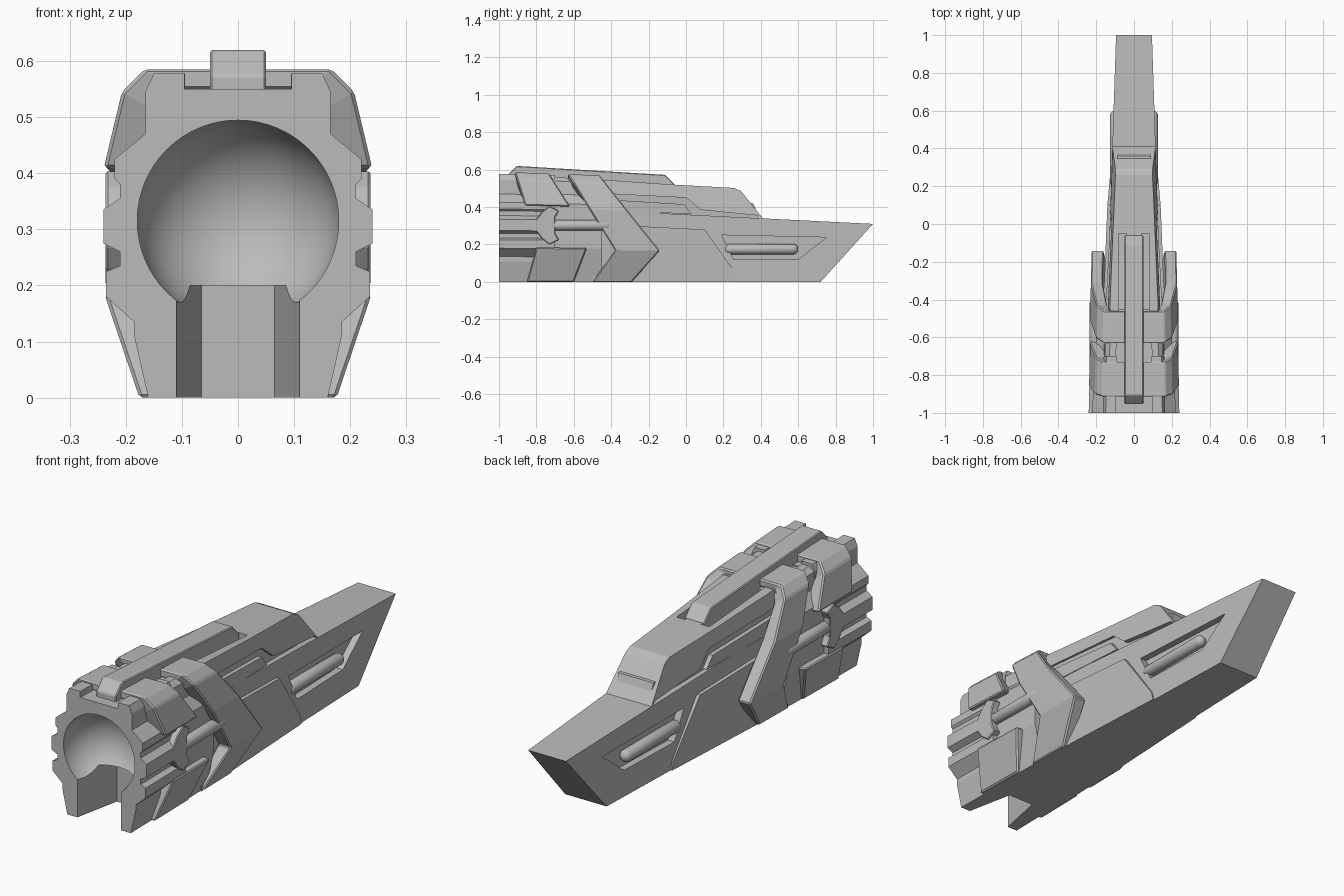
import bpy, bmesh, math
from mathutils import Matrix

if "Cube" in bpy.data.objects:
    bpy.data.objects.remove(bpy.data.objects["Cube"])

grey = bpy.data.materials.new("plain_grey")
grey.diffuse_color = (0.5, 0.5, 0.5, 1)
grey.use_nodes = True
grey.node_tree.nodes["Principled BSDF"].inputs["Base Color"].default_value = grey.diffuse_color


def finish(name, bm, bevel=0.0, smooth=False):
    bmesh.ops.recalc_face_normals(bm, faces=bm.faces[:])
    me = bpy.data.meshes.new(name)
    bm.to_mesh(me)
    bm.free()
    me.materials.append(grey)
    for p in me.polygons:
        p.use_smooth = smooth
    ob = bpy.data.objects.new(name, me)
    bpy.context.collection.objects.link(ob)
    if bevel:
        m = ob.modifiers.new("edge", 'BEVEL')
        m.width, m.segments, m.limit_method = bevel, 1, 'ANGLE'
    return ob


def cut(ob, cutter):
    m = ob.modifiers.new("cut", 'BOOLEAN')
    m.operation, m.solver, m.object = 'DIFFERENCE', 'EXACT', cutter
    cutter.hide_render = True
    cutter.hide_set(True)


def bridge(bm, a, b):
    """Closed solid between two loops of points."""
    va, vb = [bm.verts.new(p) for p in a], [bm.verts.new(p) for p in b]
    n = len(va)
    bm.faces.new(va)
    bm.faces.new(vb[::-1])
    for i in range(n):
        j = (i + 1) % n
        bm.faces.new((va[i], vb[i], vb[j], va[j]))


def prism(name, pts, outer, inner=None, bevel=0.0):
    """Side profile (y, z) widened along x; with inner, one solid per side."""
    bm = bmesh.new()
    if inner is None:
        bridge(bm, [(-outer(y, z), y, z) for y, z in pts], [(outer(y, z), y, z) for y, z in pts])
    else:
        for s in (1, -1):
            bridge(bm, [(s * inner(y, z), y, z) for y, z in pts],
                   [(s * outer(y, z), y, z) for y, z in pts])
    return finish(name, bm, bevel)


def loft(name, half, y0, y1, sx=1.0, sz=1.0, bevel=0.0):
    """Mirrored front outline (x, z) run from y0 to y1 with taper."""
    full = half + [(-x, z) for x, z in reversed(half)]
    bm = bmesh.new()
    bridge(bm, [(x, y0, z) for x, z in full], [(x * sx, y1, z * sz) for x, z in full])
    return finish(name, bm, bevel)


def lerp(table, z):
    for (z0, a), (z1, b) in zip(table, table[1:]):
        if z <= z1:
            break
    return a + (b - a) * (z - z0) / (z1 - z0)


def band(name, outlines, front, back):
    """Armour shell following an outline, with slanted front and back edges."""
    bm = bmesh.new()

    def place(x, y, z):
        return bm.verts.new((x * (1 - 0.1 * (y + 0.8)), y, z * (1 - 0.06 * (y + 0.9)) if z else 0))
    for line in outlines:
        rings = []
        for x, z in line:
            f, b = lerp(front, z), lerp(back, z)
            xi, zi = x * 0.72, z - 0.035 if z > 0.5 else z
            rings.append([place(x, f, z), place(x, b, z), place(xi, b, zi), place(xi, f, zi)])
        for p, q in zip(rings, rings[1:]):
            for i in range(4):
                j = (i + 1) % 4
                bm.faces.new((p[i], p[j], q[j], q[i]))
        bm.faces.new(rings[0])
        bm.faces.new(rings[-1][::-1])
    return finish(name, bm, 0.006)


def mirrored(line):
    return line + [(-x, z) for x, z in reversed(line)]


def capsules(name, x, z, y0, y1, r):
    bm = bmesh.new()
    for s in (1, -1):
        new = bmesh.ops.create_uvsphere(bm, u_segments=20, v_segments=9, radius=r,
                                        matrix=Matrix.Rotation(math.pi / 2, 4, 'X'))["verts"]
        for v in new:
            v.co.y += y1 - r if v.co.y > 0 else y0 + r
            v.co.x += s * x
            v.co.z += z
    return finish(name, bm, smooth=True)


# Front socket block
core = loft("socket_block", [
    (0.16, 0), (0.185, 0.11), (0.185, 0.135), (0.235, 0.18), (0.235, 0.225), (0.21, 0.235),
    (0.21, 0.26), (0.24, 0.275), (0.24, 0.335), (0.21, 0.355), (0.21, 0.38), (0.22, 0.39),
    (0.22, 0.425), (0.165, 0.47), (0.165, 0.545), (0.15, 0.578), (0.095, 0.578), (0.095, 0.55)],
    -1, -0.7, 0.97, 0.99)
bm = bmesh.new()
bmesh.ops.create_uvsphere(bm, u_segments=64, v_segments=32, radius=0.18,
                          matrix=Matrix.Translation((0, -0.99, 0.315)) @ Matrix.Rotation(math.pi / 2, 4, 'X'))
cut(core, finish("bore_cutter", bm, smooth=True))
cut(core, loft("slot_cutter", [(0.12, -0.1), (0.12, 0.2)], -1.05, -0.78, 0.54))

# Inner block behind the socket
loft("inner_block", [(0.165, 0), (0.205, 0.18), (0.205, 0.42), (0.16, 0.47), (0.155, 0.54),
                     (0.13, 0.56), (0.095, 0.56), (0.095, 0.54)], -0.72, -0.45, 0.95, 0.98)

# Armour collars
top = [(0.205, 0.545), (0.165, 0.585)]
band("front_collar_top", [mirrored([(0.238, 0.41)] + top)],
     [(0.41, -0.86), (0.585, -0.914)], [(0.41, -0.62), (0.585, -0.73)])
band("front_collar_lower", [[(s * 0.238, 0.185), (s * 0.175, 0)] for s in (1, -1)],
     [(0, -0.85), (0.185, -0.8)], [(0, -0.6), (0.185, -0.53)])
band("chevron_collar", [mirrored([(0.175, 0), (0.24, 0.175), (0.24, 0.395)] + top)],
     [(0, -0.5), (0.175, -0.38), (0.585, -0.63)], [(0, -0.29), (0.175, -0.14), (0.585, -0.46)])

# Forked lugs and piston rods
prism("side_lugs", [(-0.8, 0.27), (-0.77, 0.23), (-0.73, 0.2), (-0.68, 0.225), (-0.7, 0.26), (-0.7, 0.345),
                    (-0.68, 0.38), (-0.73, 0.405), (-0.77, 0.375), (-0.8, 0.335)],
      lambda y, z: 0.236, lambda y, z: 0.17, 0.004)
capsules("piston_rods", 0.208, 0.302, -0.74, -0.4, 0.028)


# Blade body with side recesses
def blade_w(y, z):
    return 0.095 + 0.033 * (1 - y)


blade = prism("blade_body", [(-0.5, 0), (0.72, 0), (1, 0.31), (-0.5, 0.385)], blade_w)
cut(blade, prism("recess_cutter", [(0.19, 0.25), (0.75, 0.238), (0.6, 0.12), (0.255, 0.12)],
                 lambda y, z: 0.2, lambda y, z: blade_w(y, z) - 0.032))
capsules("side_bars", 0.1, 0.175, 0.2, 0.6, 0.028)
prism("side_plates", [(-0.5, 0), (0.28, 0), (0.27, 0.04), (0.1, 0.28), (-0.5, 0.31)],
      lambda y, z: 0.137 - 0.04 * (y - 0.2) - 0.05 * max(y - 0.1, 0), lambda y, z: 0.06)


# Upper ridge
def ridge_w(y, z):
    return 0.106 - 0.052 * (y - 0.4) - 0.15 * (z - 0.4)


prism("ridge_base", [(-0.5, 0.34), (0.4, 0.32), (0.36, 0.42), (-0.5, 0.5)],
      lambda y, z: ridge_w(y, 0.4) - 0.02)
prism("ridge_side_strips", [(-0.5, 0.375), (0.03, 0.365), (-0.01, 0.415), (-0.5, 0.445)],
      lambda y, z: ridge_w(y, 0.4), lambda y, z: 0.05)
ridge = prism("upper_ridge", [(-0.5, 0.55), (-0.07, 0.52), (0.26, 0.502), (0.295, 0.485), (0.415, 0.335),
                              (0.385, 0.355), (0.08, 0.385), (0.0, 0.45), (-0.5, 0.475)], ridge_w)
cut(ridge, prism("channel_cutter", [(-0.6, 0.49), (-0.05, 0.465), (-0.05, 0.7), (-0.6, 0.7)],
                 lambda y, z: 0.083, lambda y, z: 0.04))

# Central top rib
prism("top_rib", [(-0.95, 0.53), (-0.95, 0.575), (-0.905, 0.62), (-0.11, 0.572), (-0.06, 0.52), (-0.06, 0.45),
                  (-0.6, 0.5)], lambda y, z: 0.05, None, 0.004)
